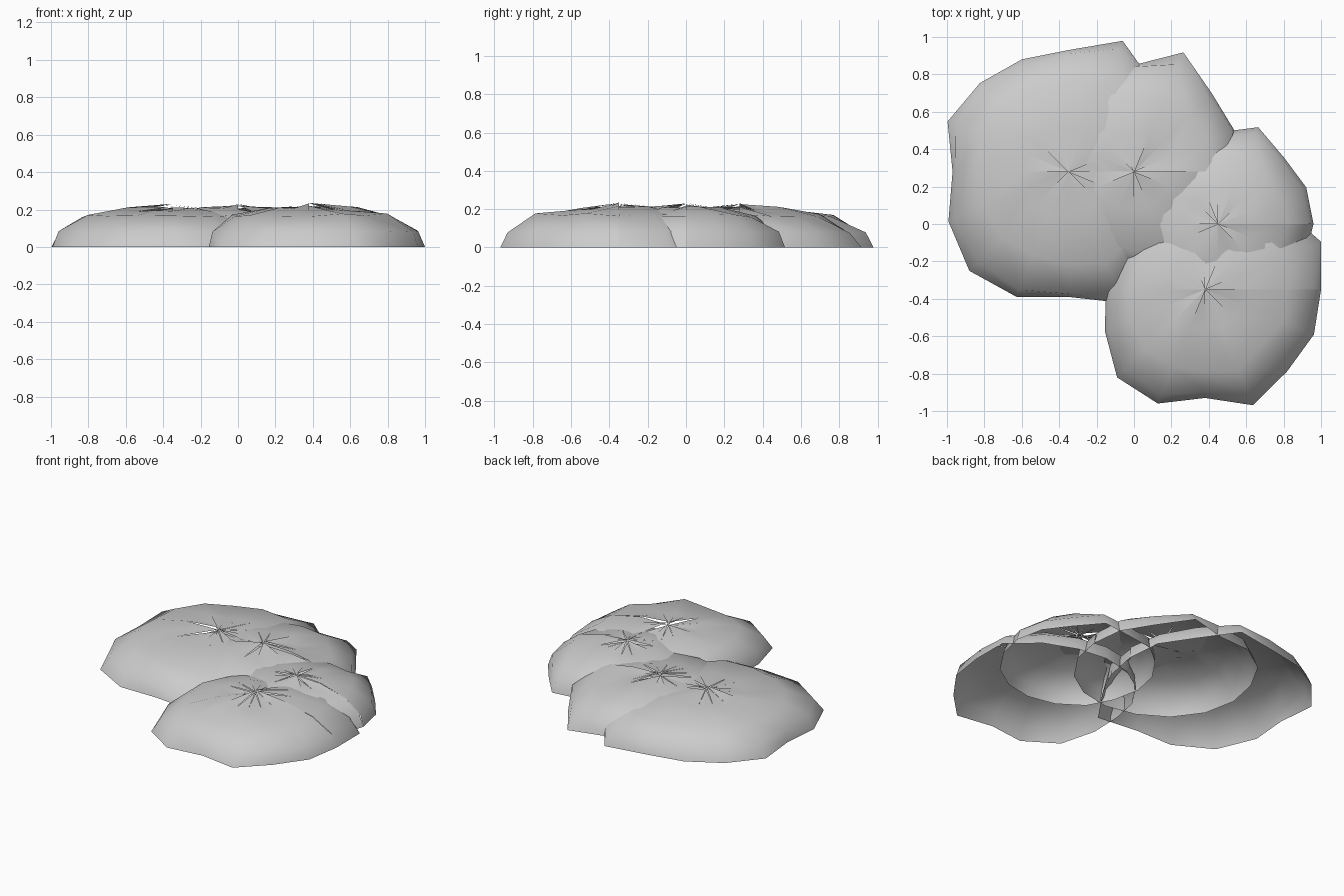
import bpy, bmesh, math, random

if "Cube" in bpy.data.objects:
    bpy.data.objects.remove(bpy.data.objects["Cube"])

random.seed(7)
SEG = 16


def mound(name, cx, cy, height, rim):
    """Open squashed half-sphere with an irregular rim (radii every 22.5 degrees)."""
    mean = sum(rim) / SEG
    bm = bmesh.new()
    rings = []
    # frac = radius, h = height, blend = how strongly the ring follows the rim, jit = roughness
    for frac, h, blend, jit in ((0.36, 0.92, 0.3, 0.03), (0.72, 0.76, 0.5, 0.04),
                                (0.96, 0.37, 0.7, 0.02), (1.0, 0.0, 1.0, 0.0)):
        ring = []
        for i in range(SEG + 1):          # the first column is doubled: open seam
            r, a = rim[i % SEG], math.tau * i / SEG
            rad = frac * (mean + (r - mean) * blend) * (1 + random.uniform(-jit, jit))
            z = h * height * (1 + random.uniform(-0.06, 0.06))
            ring.append(bm.verts.new((cx + rad * math.cos(a), cy + rad * math.sin(a), z)))
        rings.append(ring)
    for i in range(SEG):
        # each top triangle has its own tip, giving the ragged star
        tip = bm.verts.new((cx, cy, height * random.uniform(0.92, 1.06)))
        bm.faces.new((tip, rings[0][i], rings[0][i + 1]))
        for top, low in zip(rings, rings[1:]):
            bm.faces.new((top[i], low[i], low[i + 1], top[i + 1]))
    me = bpy.data.meshes.new(name)
    bm.to_mesh(me)
    bm.free()
    ob = bpy.data.objects.new(name, me)
    bpy.context.collection.objects.link(ob)
    bpy.ops.object.select_all(action='DESELECT')
    bpy.context.view_layer.objects.active = ob
    ob.select_set(True)
    bpy.ops.object.shade_smooth_by_angle(angle=math.radians(75))


# Four overlapping mounds
mound("mound_left", -0.35, 0.28, 0.218,
      (0.62, 0.65, 0.65, 0.757, 0.65, 0.65, 0.67, 0.70,
       0.62, 0.695, 0.75, 0.725, 0.67, 0.76, 0.65, 0.62))
mound("mound_back", 0.0, 0.28, 0.218,
      (0.56, 0.58, 0.59, 0.69, 0.57, 0.60, 0.60, 0.58,
       0.58, 0.58, 0.57, 0.56, 0.56, 0.56, 0.56, 0.56))
mound("mound_right", 0.45, 0.0, 0.220,
      (0.51, 0.51, 0.50, 0.56, 0.49, 0.50, 0.48, 0.48,
       0.48, 0.48, 0.50, 0.50, 0.50, 0.50, 0.50, 0.50))
mound("mound_front", 0.38, -0.35, 0.222,
      (0.62, 0.67, 0.60, 0.55, 0.53, 0.53, 0.53, 0.53,
       0.53, 0.58, 0.665, 0.66, 0.58, 0.67, 0.62, 0.63))
